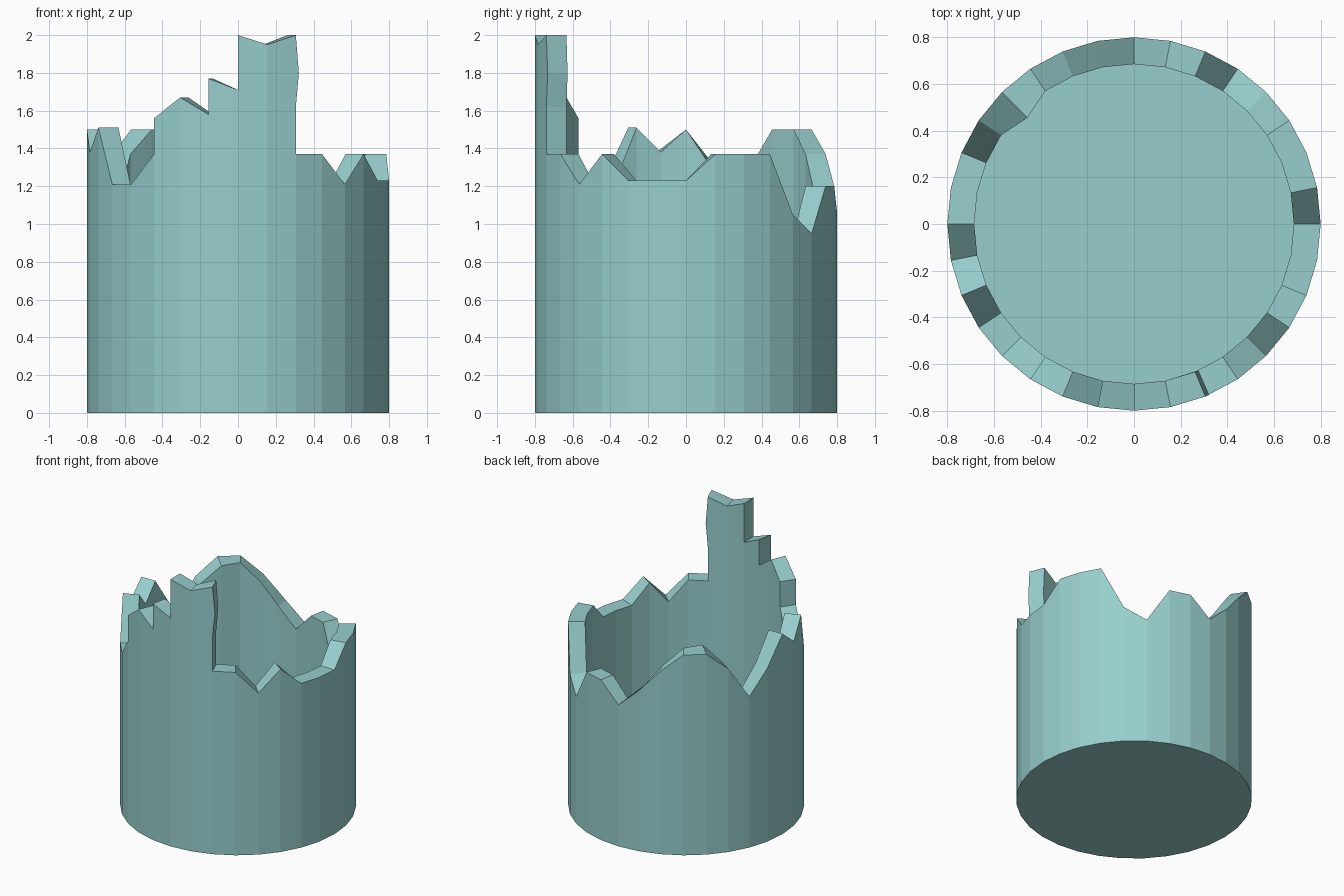
import bpy, bmesh, math

if "Cube" in bpy.data.objects:
    bpy.data.objects.remove(bpy.data.objects["Cube"])

N, R_OUT, R_IN, FLOOR = 32, 0.80, 0.685, 0.115

# Broken rim height at each of the 32 columns, counter-clockwise from +x
rim = [1.23, 1.37, 1.37, 1.37, 1.05, 0.95, 1.20, 1.20,
       1.06, 1.20, 1.37, 1.50, 1.50, 1.37, 1.13, 1.30,
       1.50, 1.38, 1.51, 1.21, 1.21, 1.37, 1.67, 1.58,
       1.71, 1.95, 2.00, 1.37, 1.21, 1.37, 1.23, 1.23]
# Columns with a vertical break: (height before, height after)
steps = {21: (1.37, 1.56), 23: (1.58, 1.77), 24: (1.71, 2.00), 26: (2.00, 1.37)}


def heights(k):
    k %= N
    return steps.get(k, (rim[k], rim[k]))


def point(k, r, z, shift=0.0):
    a = 2 * math.pi * (k + shift) / N
    if k % N == 12 and r < R_OUT and z > FLOOR:
        if z >= rim[12]:
            r = 0.645          # chipped inner corner
    return (r * math.cos(a), r * math.sin(a), z)


def break_edge(k, r):
    """Points up a vertical break, from the low side to the high side."""
    lo, hi = sorted(heights(k))
    pts = [point(k, r, lo)]
    if k % N == 26:            # protruding stone on the tallest edge
        pts += [point(k, r, 1.62), point(k, r, 1.80, 0.11)]
    return pts + [point(k, r, hi)]


def side(k, r, after):
    """Top points of a panel's vertical side, from bottom to top."""
    z = heights(k)[1 if after else 0]
    if k % N in steps and z == max(heights(k)):
        return break_edge(k, r)
    return [point(k, r, z)]


bm = bmesh.new()


def face(pts):
    bm.faces.new([bm.verts.new(p) for p in pts])


for k in range(N):
    # Outer and inner wall panels
    for r, base in ((R_OUT, 0.0), (R_IN, FLOOR)):
        face([point(k, r, base), point(k + 1, r, base)]
             + side(k + 1, r, False) + side(k, r, True)[::-1])
    # Broken rim between the walls
    z0, z1 = heights(k)[1], heights(k + 1)[0]
    face([point(k, R_OUT, z0), point(k + 1, R_OUT, z1),
          point(k + 1, R_IN, z1), point(k, R_IN, z0)])
    # Vertical break faces
    if k in steps:
        o, i = break_edge(k, R_OUT), break_edge(k, R_IN)
        for j in range(len(o) - 1):
            face([o[j], o[j + 1], i[j + 1], i[j]])

# Underside and inner floor
face([point(k, R_OUT, 0.0) for k in range(N)])
face([point(k, R_IN, FLOOR) for k in range(N)])

bmesh.ops.remove_doubles(bm, verts=bm.verts, dist=1e-4)
bmesh.ops.recalc_face_normals(bm, faces=bm.faces)

mesh = bpy.data.meshes.new("ruined_tower_wall")
bm.to_mesh(mesh)
bm.free()
wall = bpy.data.objects.new("ruined_tower_wall", mesh)
bpy.context.collection.objects.link(wall)

mat = bpy.data.materials.new("pale_teal")
mat.diffuse_color = (0.31, 0.62, 0.61, 1)
mat.use_nodes = True
mat.node_tree.nodes["Principled BSDF"].inputs["Base Color"].default_value = mat.diffuse_color
mesh.materials.append(mat)
